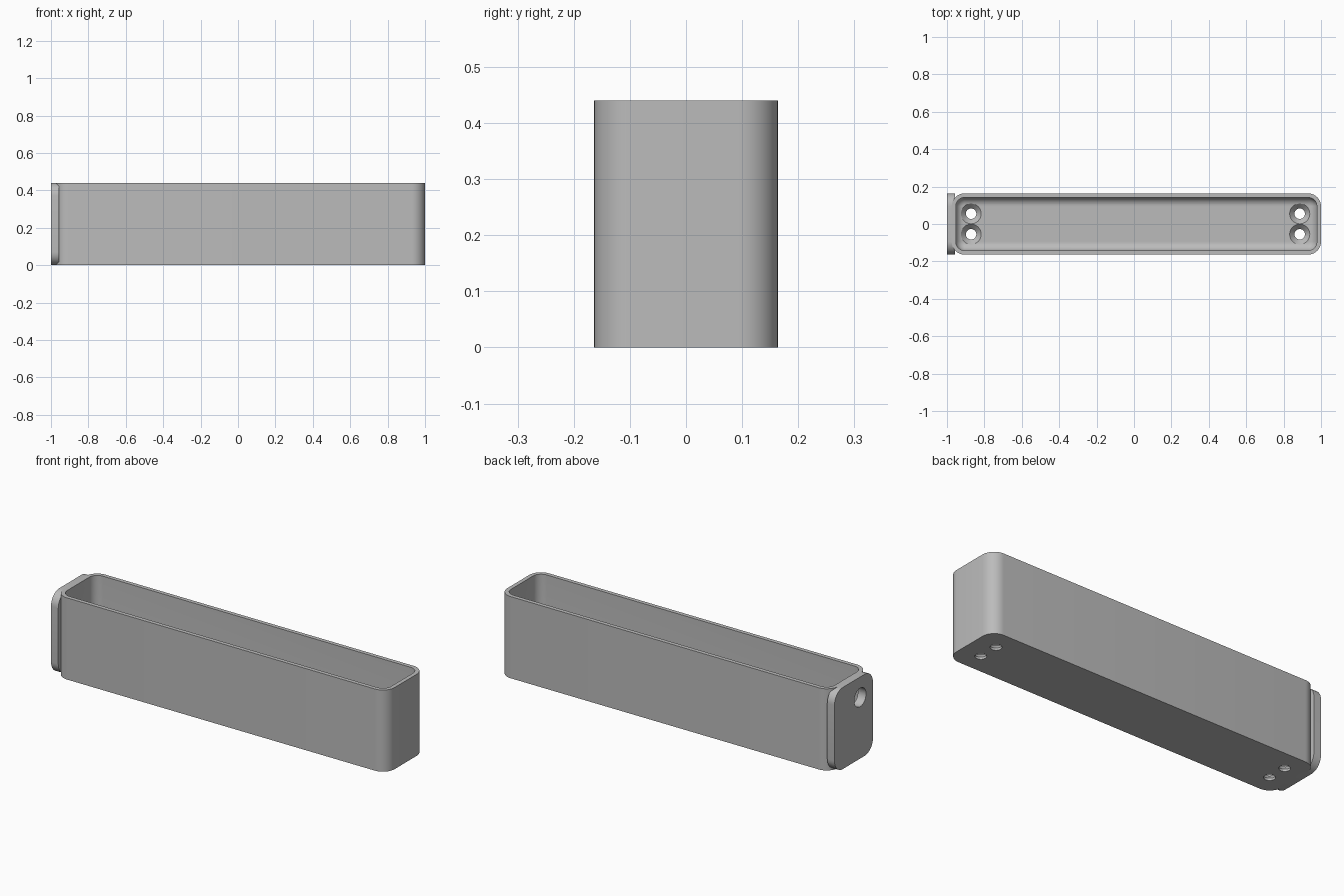
import bpy, bmesh, math
from mathutils import Matrix, Vector

cube = bpy.data.objects.get("Cube")
if cube:
    bpy.data.objects.remove(cube, do_unlink=True)

grey = bpy.data.materials.new("plain grey")
grey.use_nodes = True
GREY = (0.5, 0.5, 0.5, 1)
grey.diffuse_color = GREY
grey.node_tree.nodes["Principled BSDF"].inputs["Base Color"].default_value = GREY

HEIGHT, HALF_Y, RADIUS = 0.44, 0.164, 0.07
BODY_LEFT, BODY_RIGHT = -0.975, 1.0
WALL, FLOOR, FILLET = 0.022, 0.04, 0.045


def rounded_rect(u0, u1, v0, v1, r, steps=10):
    """Counter-clockwise outline of a rectangle with round corners."""
    corners = [(u1 - r, v1 - r), (u0 + r, v1 - r), (u0 + r, v0 + r), (u1 - r, v0 + r)]
    pts = []
    for i, (cu, cv) in enumerate(corners):
        for k in range(steps + 1):
            a = math.pi / 2 * (i + k / steps)
            pts.append((cu + r * math.cos(a), cv + r * math.sin(a)))
    return pts


def loft(name, rings):
    """Solid skinned through equal-length rings, capped at both ends."""
    bm = bmesh.new()
    loops = [[bm.verts.new(p) for p in ring] for ring in rings]
    for a, b in zip(loops, loops[1:]):
        for i in range(len(a)):
            j = (i + 1) % len(a)
            bm.faces.new((a[i], a[j], b[j], b[i]))
    bm.faces.new(loops[0][::-1])
    bm.faces.new(loops[-1])
    bmesh.ops.recalc_face_normals(bm, faces=bm.faces)
    mesh = bpy.data.meshes.new(name)
    bm.to_mesh(mesh)
    bm.free()
    mesh.materials.append(grey)
    obj = bpy.data.objects.new(name, mesh)
    bpy.context.collection.objects.link(obj)
    return obj


def turned(name, profile, place, sides=32):
    """Round solid from (radius, height) pairs."""
    rings = []
    for r, h in profile:
        angles = [2 * math.pi * k / sides for k in range(sides)]
        rings.append([place @ Vector((r * math.cos(a), r * math.sin(a), h)) for a in angles])
    return loft(name, rings)


def cut(target, cutter):
    mod = target.modifiers.new("hole", 'BOOLEAN')
    mod.operation, mod.solver, mod.object = 'DIFFERENCE', 'EXACT', cutter
    bpy.context.view_layer.objects.active = target
    bpy.ops.object.modifier_apply(modifier=mod.name)


# Tray body: outer wall, rim, inner wall, floor fillet
profile = [(0, 0), (0, HEIGHT), (WALL, HEIGHT)]
for k in range(9):
    a = math.pi / 2 * k / 8
    profile.append((WALL + FILLET * (1 - math.cos(a)), FLOOR + FILLET * (1 - math.sin(a))))
rings = []
for inset, z in profile:
    outline = rounded_rect(BODY_LEFT + inset, BODY_RIGHT - inset,
                           -HALF_Y + inset, HALF_Y - inset, RADIUS - inset)
    rings.append([(x, y, z) for x, y in outline])
body = loft("tray_body", rings)

# End plate with rounded corners
outline = rounded_rect(-HALF_Y, HALF_Y, 0, HEIGHT, RADIUS)
plate = loft("end_plate", [[(x, y, z) for y, z in outline] for x in (-1.0, -0.957)])

# Countersunk screw holes in the floor
cutters = []
sink = [(0.028, -0.05), (0.028, 0.012), (0.054, FLOOR), (0.054, FLOOR + 0.06)]
for x in (-0.871, 0.886):
    for y in (-0.055, 0.055):
        cutter = turned("screw_hole_cutter", sink, Matrix.Translation((x, y, 0)))
        cut(body, cutter)
        cutters.append(cutter)

# Round port through the end plate and end wall
port = turned("port_cutter", [(0.05, -0.06), (0.05, 0.08)],
              Matrix.Translation((-1, -0.055, 0.33)) @ Matrix.Rotation(math.pi / 2, 4, 'Y'))
cut(plate, port)
cut(body, port)
cutters.append(port)
for cutter in cutters:
    bpy.data.objects.remove(cutter, do_unlink=True)

# Smooth round areas, keep the crisp edges
bpy.ops.object.select_all(action='DESELECT')
for obj in (body, plate):
    obj.select_set(True)
bpy.context.view_layer.objects.active = body
bpy.ops.object.shade_smooth_by_angle(angle=math.radians(30))
